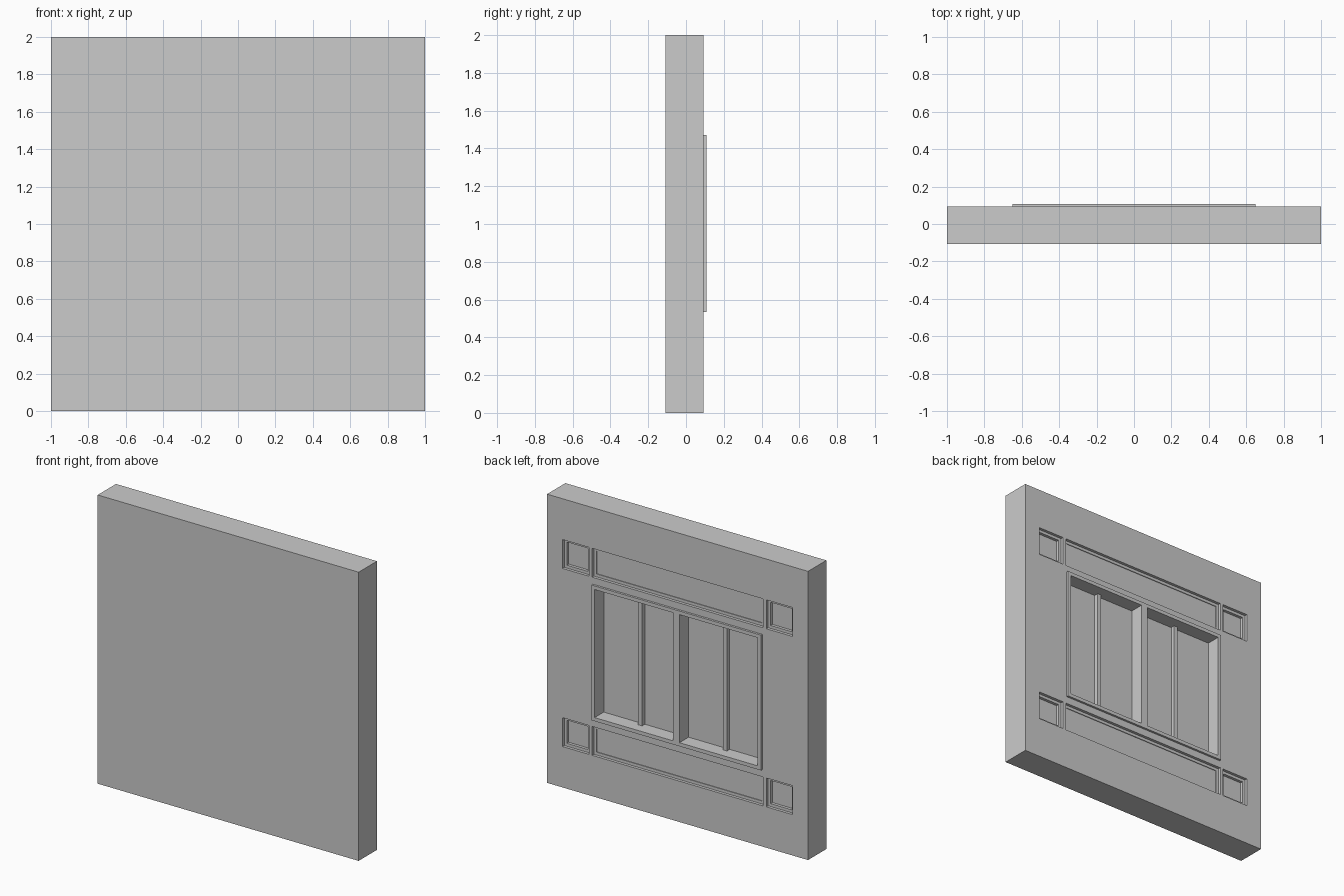
import bpy

if "Cube" in bpy.data.objects:
    bpy.data.objects.remove(bpy.data.objects["Cube"])

BACK = 0.0925            # rear face of the wall
FRONT = BACK - 0.2
FRAME = 0.1075           # rear face of the window frame
FLOOR = 0.0075           # bottom of the window recesses


def box(name, x0, x1, y0, y1, z0, z1):
    bpy.ops.mesh.primitive_cube_add(
        size=1, location=((x0 + x1) / 2, (y0 + y1) / 2, (z0 + z1) / 2))
    ob = bpy.context.object
    ob.name = name
    ob.scale = (x1 - x0, y1 - y0, z1 - z0)
    bpy.ops.object.transform_apply(location=True, rotation=False, scale=True)
    return ob


def cut(targets, *dims):
    # carve a box out of each target, then discard the cutter
    cutter = box("cutter", *dims)
    cutter.hide_render = True
    for ob in targets:
        mod = ob.modifiers.new("cut", 'BOOLEAN')
        mod.operation = 'DIFFERENCE'
        mod.solver = 'EXACT'
        mod.object = cutter
        bpy.context.view_layer.objects.active = ob
        bpy.ops.object.modifier_apply(modifier=mod.name)
    bpy.data.objects.remove(cutter, do_unlink=True)


def stepped_panel(wall, x0, x1, z0, z1, d1, d2, m):
    # shallow recess with a deeper inset inside its border
    cut([wall], x0, x1, BACK - d1, 0.2, z0, z1)
    cut([wall], x0 + m, x1 - m, BACK - d1 - d2, 0.2, z0 + m, z1 - m)


# Wall slab and raised window surround
wall = box("wall", -1, 1, FRONT, BACK, 0, 2)
frame = box("window_frame", -0.65, 0.65, BACK, FRAME, 0.533, 1.47)

# Two window recesses, each with a slim glazing bar
for s in (-1, 1):
    x0, x1 = sorted((s * 0.025, s * 0.625))
    cut([wall, frame], x0, x1, FLOOR, 0.2, 0.558, 1.445)
    c = s * 0.325
    box("glazing_bar", c - 0.015, c + 0.015, FLOOR, FLOOR + 0.03, 0.558, 1.445)

# Decorative panel rows above and below the windows
for z0, z1 in ((0.283, 0.483), (1.517, 1.717)):
    stepped_panel(wall, -0.655, 0.655, z0, z1, 0.02, 0.005, 0.02)
    for s in (-1, 1):
        x0, x1 = sorted((s * 0.68, s * 0.882))
        stepped_panel(wall, x0, x1, z0, z1, 0.02, 0.02, 0.02)
